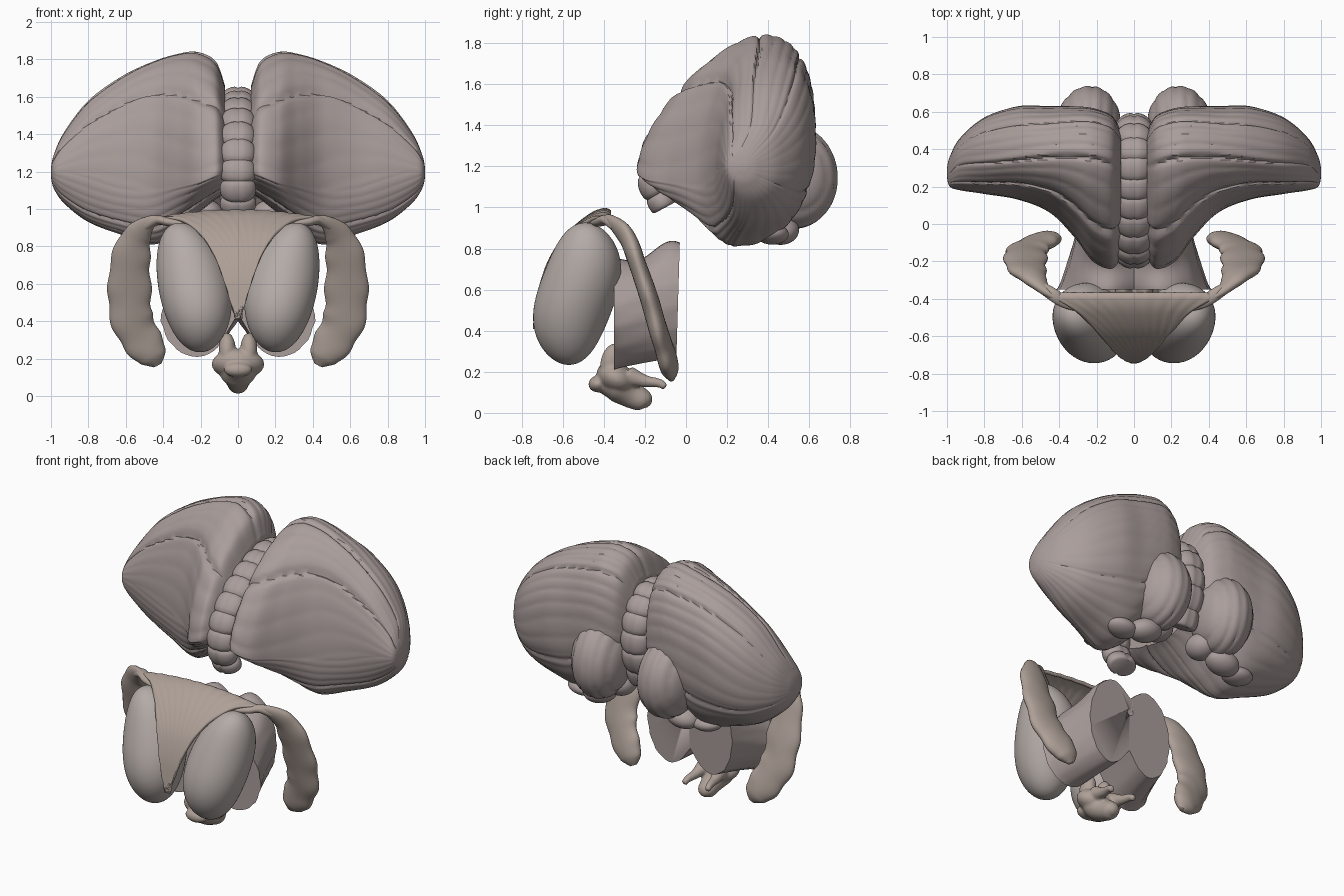
import bpy, bmesh, math
from mathutils import Vector, Matrix, Euler

if "Cube" in bpy.data.objects:
    bpy.data.objects.remove(bpy.data.objects["Cube"])


def material(name, c):
    m = bpy.data.materials.new(name)
    m.diffuse_color = (*c, 1)
    m.use_nodes = True
    m.node_tree.nodes["Principled BSDF"].inputs["Base Color"].default_value = m.diffuse_color
    return m


FOLD = material("folded_tissue", (0.40, 0.34, 0.33))
PALE = material("pale_tissue", (0.46, 0.41, 0.39))
WARM = material("warm_tissue", (0.42, 0.35, 0.31))


def spline(pts, n):
    """Catmull-Rom samples through rows of numbers."""
    out, k = [], len(pts) - 1
    for i in range(n + 1):
        f = i / n * k
        a = min(int(f), k - 1)
        t = f - a
        p = [pts[max(0, min(k, a + d))] for d in (-1, 0, 1, 2)]
        out.append([0.5 * (2 * q + (r - o) * t + (2 * o - 5 * q + 4 * r - s) * t * t
                           + (3 * q - o - 3 * r + s) * t ** 3) for o, q, r, s in zip(*p)])
    return out


def finish(name, bm, mat, mirror=False, angle=40):
    bmesh.ops.recalc_face_normals(bm, faces=bm.faces)
    me = bpy.data.meshes.new(name)
    bm.to_mesh(me)
    bm.free()
    me.polygons.foreach_set("use_smooth", [True] * len(me.polygons))
    me.set_sharp_from_angle(angle=math.radians(angle))
    me.materials.append(mat)
    ob = bpy.data.objects.new(name, me)
    bpy.context.collection.objects.link(ob)
    if mirror:
        ob.modifiers.new("Mirror", 'MIRROR').use_mirror_merge = False
    return ob


def loft(rings, bm=None):
    bm = bm or bmesh.new()
    rows = [[bm.verts.new(p) for p in r] for r in rings]
    n = len(rows[0])
    for a, b in zip(rows, rows[1:]):
        for i in range(n):
            bm.faces.new((a[i], a[(i + 1) % n], b[(i + 1) % n], b[i]))
    bm.faces.new(rows[0])
    bm.faces.new(rows[-1])
    return bm


def tube(path, n=40, side=(0, 1, 0), seg=24, bump=lambda t, a: 1, bm=None):
    """Elliptical tube along rows (x, y, z, wide, thick)."""
    s, rings = spline(path, n), []
    for i, p in enumerate(s):
        tan = (Vector(s[min(i + 1, n)][:3]) - Vector(s[max(i - 1, 0)][:3])).normalized()
        u = tan.cross(Vector(side)).normalized()
        v = tan.cross(u)
        ring = []
        for j in range(seg):
            a = 2 * math.pi * j / seg
            k = bump(i / n, a)
            ring.append(Vector(p[:3]) + u * p[3] * math.cos(a) * k + v * p[4] * math.sin(a) * k)
        rings.append(ring)
    return loft(rings, bm)


def blob(loc, r, rot=(0, 0, 0), bm=None, groove=0, count=0):
    """Ellipsoid, optionally with shallow folds around its x axis."""
    bm = bm or bmesh.new()
    vs = bmesh.ops.create_uvsphere(bm, u_segments=64, v_segments=48, radius=1)['verts']
    m = Matrix.Translation(loc) @ Euler(rot).to_matrix().to_4x4() @ Matrix.Diagonal((*r, 1))
    for v in vs:
        if groove:
            v.co *= 1 - groove * (1 - abs(math.sin(count * v.co.x + 0.5 * v.co.z)) ** 0.5)
        v.co = m @ v.co
    return bm


# Cerebellar hemispheres: x, then front, top, back and bottom points (y, z)
stations = [
    (.07, -.18, 1.20, .35, 1.66, .50, 1.35, .20, 1.08),
    (.12, -.24, 1.18, .36, 1.79, .58, 1.40, .20, 1.05),
    (.22, -.20, 1.14, .37, 1.84, .62, 1.42, .20, .97),
    (.32, -.07, 1.12, .37, 1.83, .63, 1.40, .22, .88),
    (.45, .06, 1.10, .37, 1.79, .63, 1.35, .24, .81),
    (.62, .13, 1.12, .37, 1.71, .63, 1.32, .27, .86),
    (.80, .16, 1.18, .36, 1.58, .57, 1.27, .30, .93),
    (.93, .18, 1.20, .34, 1.41, .46, 1.22, .30, 1.03),
    (.985, .20, 1.20, .28, 1.29, .36, 1.20, .28, 1.11),
    (1.0, .25, 1.20, .27, 1.22, .30, 1.20, .28, 1.17)]
fissures = [(.13, .05), (.235, .035), (.36, .03), (.58, .04), (.86, .04)]


def section(s, n=192):
    x, q = s[0], [(s[i], s[i + 1]) for i in (1, 3, 5, 7)]
    cy, cz = (s[3] + s[7]) / 2, (s[2] + s[6]) / 2
    med = max(0, min(1, (.5 - x) / .3))
    power = (1 + .25 * med, .85, .9, 1 + .4 * med)
    ring = []
    for i in range(n):
        u = i / n
        k = int(u * 4)
        a = (u * 4 - k) * math.pi / 2
        p, r = q[k], q[(k + 1) % 4]
        c, d = max(0, math.cos(a)) ** power[k], math.sin(a) ** power[k]
        if k % 2 == 0:
            y, z = r[0] + (p[0] - r[0]) * c, p[1] + (r[1] - p[1]) * d
        else:
            y, z = p[0] + (r[0] - p[0]) * d, r[1] + (p[1] - r[1]) * c
        w = u + .012 * math.sin(7 * x + 9 * u)
        f = 1 - .014 * (1 - abs(math.sin(30 * math.pi * w)) ** .6)
        f -= sum(g * math.exp(-((w - h) / .005) ** 2) for h, g in fissures)
        ring.append((x, cy + (y - cy) * f, cz + (z - cz) * f))
    return ring


finish("cerebellum_hemispheres", loft([section(s) for s in spline(stations, 72)]), FOLD, True)

# Segmented ridge between the hemispheres
ridge = [(0, y, z, .07, .095) for y, z in
         ((-.10, 1.0), (-.17, 1.14), (-.13, 1.32), (.02, 1.47), (.2, 1.56),
          (.38, 1.58), (.50, 1.46), (.52, 1.25), (.44, 1.03))]


def vermis_bump(t, a):
    return (.82 + .2 * abs(math.sin(15 * math.pi * t)) ** .5) * (1 - .12 * math.exp(-(math.sin(a) / .12) ** 2))


finish("cerebellum_vermis", tube(ridge, 150, (1, 0, 0), 32, vermis_bump), FOLD)

# Rear tonsils and the small lobes under them
finish("tonsils", blob((.245, .52, 1.15), (.175, .22, .255), (.1, 0, .1), None, .04, 9), FOLD, True)
bm = blob((.30, .46, .89), (.11, .09, .07), (0, .2, 0))
blob((.45, .42, .87), (.10, .08, .05), (0, -.1, 0), bm)
blob((.17, .42, .97), (.09, .10, .08), (0, 0, 0), bm)
finish("flocculi", bm, FOLD, True)

# Thalami
bm = blob((.24, -.53, .58), (.19, .195, .355), (-.15, .22, 0))
for v in bm.verts:
    h = (v.co.z - .58) / .35
    v.co.x += .025 * (h * h - .3)
    v.co.y += .02 * math.sin(3 * h)
finish("thalami", bm, PALE, True)

# Midbrain: half outlines lofted from the spread front to the cut rear face
front = [(0, .66), (.13, .74), (.27, .68), (.38, .54), (.41, .40), (.35, .27), (.24, .21), (.13, .24), (.06, .34), (0, .44)]
rear = [(0, .74), (.12, .81), (.24, .75), (.30, .61), (.30, .46), (.25, .33), (.16, .27), (.08, .30), (.03, .36), (0, .40)]
A, B = spline(front, 36), spline(rear, 36)
rings = []
for i in range(25):
    t = i / 24
    e = t ** .8
    y0 = -.35 + .31 * t
    half = []
    for j, (p, q) in enumerate(zip(A, B)):
        x, z = (p[k] + (q[k] - p[k]) * e for k in (0, 1))
        rib = 1 + .012 * math.sin(j * 2.1 + 3 * t)
        if z > .66:
            z += .03 * math.sin(t * math.pi * 2 + 2.6) * (z - .66) / .12
        half.append((x * rib, y0 + .03 * (z - .5) * t, z))
    rings.append(half + [(-x, y, z) for x, y, z in reversed(half[1:-1])])
mid = finish("midbrain", loft(rings), FOLD)

# Canel cutter for the midbrain
bm = bmesh.new()
bmesh.ops.create_cone(bm, cap_ends=True, segments=20, radius1=.022, radius2=.022, depth=.2,
                      matrix=Matrix.Translation((0, -.04, .66)) @ Matrix.Rotation(math.pi / 2, 4, 'X'))
cut = finish("canal_cutter", bm, FOLD)
cut.hide_render = True
cut.hide_viewport = True
cut.display_type = 'WIRE'
mod = mid.modifiers.new("Canal", 'BOOLEAN')
mod.operation, mod.object, mod.solver = 'DIFFERENCE', cut, 'EXACT'

# Curved side bodies
arm = [(.40, -.41, .945, .015, .01), (.47, -.36, .93, .035, .025), (.54, -.285, .85, .08, .04),
       (.575, -.235, .72, .105, .042), (.58, -.18, .56, .115, .045), (.57, -.14, .42, .112, .045),
       (.52, -.105, .31, .105, .045), (.46, -.08, .22, .085, .045), (.43, -.07, .165, .025, .015)]
finish("hippocampi", tube(arm, 70, (0, 1, 0), 28,
                          lambda t, a: 1 + .05 * math.sin(42 * t) * abs(math.cos(a)) * (.2 < t < .9)), WARM, True, 60)

# Thin arched sheet over the thalami: y, z, half width
sheet = [(-.37, .975, .46), (-.40, .985, .42), (-.47, .955, .30), (-.57, .87, .20), (-.65, .76, .13),
         (-.70, .63, .08), (-.725, .50, .04), (-.735, .41, .012)]
bm = bmesh.new()
rows = []
for y, z, w in spline(sheet, 48):
    rows.append([bm.verts.new((w * c / 16, y, z - .22 * (w * c / 16) ** 2 + .002 * math.sin(c * 2 + z * 60)))
                 for c in range(-16, 17)])
for a, b in zip(rows, rows[1:]):
    for i in range(32):
        bm.faces.new((a[i], a[i + 1], b[i + 1], b[i]))
ob = finish("fornix_sheet", bm, WARM)
so = ob.modifiers.new("Thickness", 'SOLIDIFY')
so.thickness, so.offset = .022, 0

# Rolled rear corners of the sheet
finish("fornix_limbs", tube([(.28, -.46, .92, .012, .012), (.37, -.42, .93, .022, .03), (.43, -.38, .94, .025, .035),
                             (.49, -.34, .91, .03, .03)], 24), WARM, True)

# Hypothalamus: stalk, body, split upper walls and rear prongs, fused
bm = blob((0, -.34, .17), (.14, .10, .075), (-.5, 0, 0))
tube([(0, -.42, .14, .04, .05), (0, -.34, .13, .075, .10), (0, -.26, .085, .065, .065), (0, -.20, .055, .05, .05),
      (0, -.178, .035, .015, .015)], 24, (1, 0, 0), bm=bm)
blob((0, -.43, .14), (.075, .045, .04), (0, 0, 0), bm)
for s in (-1, 1):
    blob((s * .058, -.36, .25), (.045, .055, .09), (-.25, 0, 0), bm)
    tube([(s * .06, -.28, .18, .05, .05), (s * .07, -.20, .155, .03, .03), (s * .08, -.13, .145, .022, .022),
          (s * .085, -.10, .125, .018, .018)], 16, (1, 0, 0), bm=bm)
ob = finish("hypothalamus", bm, WARM)
rm = ob.modifiers.new("Fuse", 'REMESH')
rm.mode, rm.voxel_size, rm.use_smooth_shade = 'VOXEL', .009, True
sm = ob.modifiers.new("Soften", 'SMOOTH')
sm.factor, sm.iterations = .5, 4
